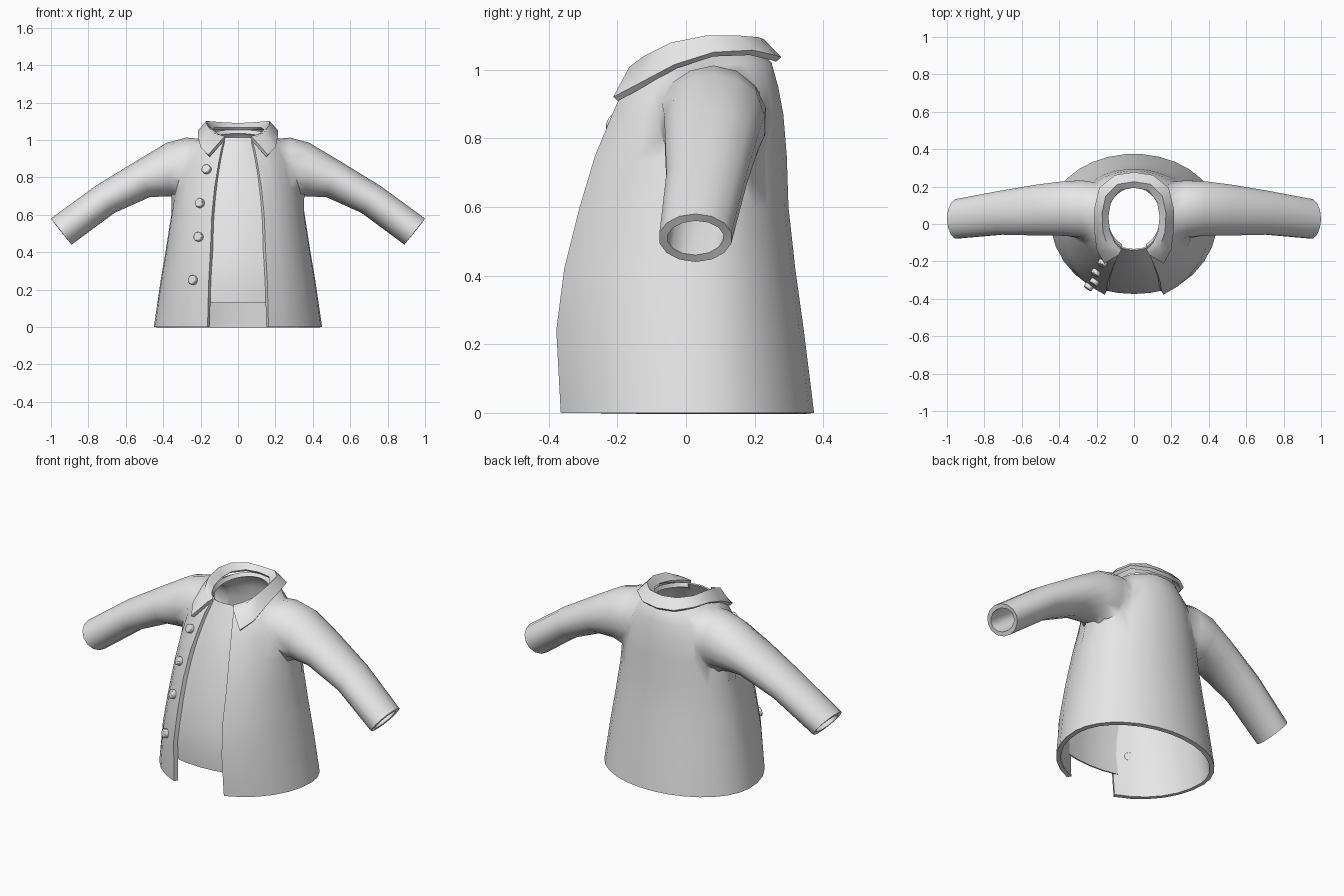
import bpy, bmesh, math
from mathutils import Vector

if "Cube" in bpy.data.objects:
    bpy.data.objects.remove(bpy.data.objects["Cube"])

cloth = bpy.data.materials.new("light grey cloth")
cloth.diffuse_color = (0.8, 0.8, 0.8, 1)
cloth.use_nodes = True
cloth.node_tree.nodes["Principled BSDF"].inputs["Base Color"].default_value = cloth.diffuse_color


def add_object(name, verts, faces):
    mesh = bpy.data.meshes.new(name)
    mesh.from_pydata(verts, [], faces)
    mesh.materials.append(cloth)
    obj = bpy.data.objects.new(name, mesh)
    bpy.context.collection.objects.link(obj)
    bm = bmesh.new()
    bm.from_mesh(mesh)
    bmesh.ops.recalc_face_normals(bm, faces=bm.faces)
    bm.to_mesh(mesh)
    bm.free()
    return obj


def activate(obj):
    bpy.ops.object.select_all(action='DESELECT')
    obj.select_set(True)
    bpy.context.view_layer.objects.active = obj


def smooth(obj, angle=40):
    activate(obj)
    bpy.ops.object.shade_smooth_by_angle(angle=math.radians(angle))


def thicken(obj, thickness, offset):
    mod = obj.modifiers.new("thickness", 'SOLIDIFY')
    mod.thickness, mod.offset = thickness, offset
    activate(obj)
    bpy.ops.object.modifier_apply(modifier=mod.name)


def loft(name, rings):
    """Closed solid through rings of equal length, capped at both ends."""
    n = len(rings[0])
    faces = [(r * n + i, r * n + (i + 1) % n, (r + 1) * n + (i + 1) % n, (r + 1) * n + i)
             for r in range(len(rings) - 1) for i in range(n)]
    faces += [tuple(range(n)), tuple(range((len(rings) - 1) * n, len(rings) * n))]
    return add_object(name, [p for ring in rings for p in ring], faces)


def sheet(name, rows):
    n = len(rows[0])
    faces = [(r * n + i, r * n + i + 1, (r + 1) * n + i + 1, (r + 1) * n + i)
             for r in range(len(rows) - 1) for i in range(n - 1)]
    return add_object(name, [p for row in rows for p in row], faces)


# Body profile: height, half width, front y, back y, half gap
BODY = [(0, .45, -.365, .375, .163), (.24, .415, -.378, .345, .157),
        (.42, .385, -.355, .32, .147), (.6, .357, -.31, .30, .14),
        (.75, .335, -.265, .295, .125), (.87, .31, -.215, .285, .105),
        (.95, .27, -.18, .27, .09), (1.01, .21, -.145, .25, .075),
        (1.035, .15, -.12, .21, .07)]
MID_Y = .04


def body_at(z):
    for a, b in zip(BODY, BODY[1:]):
        if z <= b[0]:
            f = (z - a[0]) / (b[0] - a[0])
            return [p + (q - p) * f for p, q in zip(a, b)]
    return list(BODY[-1])


def body_point(row, t):
    z, rx, front, back, gap = row
    depth = (MID_Y - front) / math.cos(math.asin(gap / rx))
    c = math.cos(t)
    y = MID_Y - c * (depth if c > 0 else back - MID_Y)
    tilt = .12 if z > 1.03 else .06 if z > 1 else 0
    return (rx * math.sin(t), y, z + (y - .05) * tilt)


# Body: the last column closes the front gap and is removed later
COLS = 28
rings = []
for row in BODY:
    t0 = math.asin(row[4] / row[1])
    rings.append([body_point(row, t0 + (2 * math.pi - 2 * t0) * i / (COLS - 1))
                  for i in range(COLS)])
jacket = loft("jacket_body", rings)

# Sleeve sections: top x, z, bottom x, z, front y, back y
SLEEVE = [(.13, .98, .17, .72, -.07, .20), (.27, 1.025, .27, .69, -.085, .245),
          (.38, .985, .345, .695, -.07, .24), (.54, .89, .47, .695, -.065, .215),
          (.76, .755, .66, .61, -.06, .18), (1.0, .58, .89, .44, -.08, .135)]
for side in (-1, 1):
    rings = []
    for tx, tz, bx, bz, y0, y1 in SLEEVE:
        ring = []
        for i in range(14):
            a = 2 * math.pi * i / 14
            f = (1 + math.cos(a)) / 2
            ring.append((side * (bx + (tx - bx) * f),
                         (y0 + y1) / 2 + (y1 - y0) / 2 * math.sin(a),
                         bz + (tz - bz) * f))
        rings.append(ring)
    sleeve = loft("sleeve_solid", rings)
    mod = jacket.modifiers.new("join", 'BOOLEAN')
    mod.operation, mod.solver, mod.object = 'UNION', 'EXACT', sleeve
    activate(jacket)
    bpy.ops.object.modifier_apply(modifier=mod.name)
    bpy.data.objects.remove(sleeve)

# Open the hem, neck, cuffs and front, then soften the shoulder seams
bm = bmesh.new()
bm.from_mesh(jacket.data)


def is_opening(face):
    co = [v.co for v in face.verts]
    xs = [c.x for c in co]
    hem = all(c.z < .001 for c in co)
    neck = all(abs(c.z - 1.035 - (c.y - .05) * .12) < .003 for c in co)
    cuff = all(abs(x) > .85 for x in xs)
    gap = (min(xs) < -.01 and max(xs) > .01 and all(abs(x) < .2 for x in xs)
           and all(c.y < 0 for c in co))
    return hem or neck or cuff or gap


bmesh.ops.delete(bm, geom=[f for f in bm.faces if is_opening(f)], context='FACES')
bmesh.ops.remove_doubles(bm, verts=bm.verts, dist=.012)
seam = [v for v in bm.verts if .19 < abs(v.co.x) < .37 and .66 < v.co.z < 1.04
        and not v.is_boundary]
for _ in range(2):
    bmesh.ops.smooth_vert(bm, verts=seam, factor=.3,
                          use_axis_x=True, use_axis_y=True, use_axis_z=True)
bmesh.ops.recalc_face_normals(bm, faces=bm.faces)
bm.to_mesh(jacket.data)
bm.free()
thicken(jacket, .025, -1)
smooth(jacket, 50)

# Inner panel behind the front opening
rows = []
for i in range(9):
    z = .13 + .88 * i / 8
    _, _, front, _, gap = body_at(z)
    rows.append([((gap + .012) * u, front + .008 + .022 * u * u, z)
                 for u in (-1, -.5, 0, .5, 1)])
panel = sheet("inner_panel", rows)
thicken(panel, .008, 0)
smooth(panel)

# Folded collar: inner edge, fold and outer edge, from back to front tip
INNER = [(0, .20, 1.06), (.08, .185, 1.06), (.13, .12, 1.06), (.145, .04, 1.05),
         (.135, -.04, 1.035), (.105, -.10, 1.02), (.07, -.135, 1.01)]
FOLD = [(0, .225, 1.08), (.09, .21, 1.085), (.15, .15, 1.09), (.17, .06, 1.09),
        (.165, -.04, 1.07), (.135, -.12, 1.03), (.08, -.16, 1.0)]
OUTER = [(0, .27, 1.03), (.1, .255, 1.035), (.18, .19, 1.05), (.205, .08, 1.045),
         (.205, -.03, 1.01), (.195, -.13, .955), (.155, -.205, .915)]
rows = [[(-x, y, z) for x, y, z in reversed(r[1:])] + r for r in (INNER, FOLD, OUTER)]
collar = sheet("collar", rows)
thicken(collar, .02, 0)
smooth(collar, 60)

# Buttons along the front edge
for i, (x, z) in enumerate([(-.165, .84), (-.2, .66), (-.207, .48), (-.237, .25)]):
    row = body_at(z)
    t = math.asin(x / row[1])
    here = Vector(body_point(row, t))
    across = Vector(body_point(row, t + .05)) - here
    up = Vector(body_point(body_at(z + .02), math.asin(x / body_at(z + .02)[1]))) - here
    normal = across.cross(up).normalized()
    bpy.ops.mesh.primitive_cylinder_add(
        vertices=12, radius=.025, depth=.05, location=here - normal * .003,
        rotation=normal.to_track_quat('Z', 'Y').to_euler())
    button = bpy.context.object
    button.name = "button_%d" % (i + 1)
    button.data.materials.append(cloth)
    mod = button.modifiers.new("rounded rim", 'BEVEL')
    mod.width, mod.segments = .005, 2
    smooth(button, 50)
